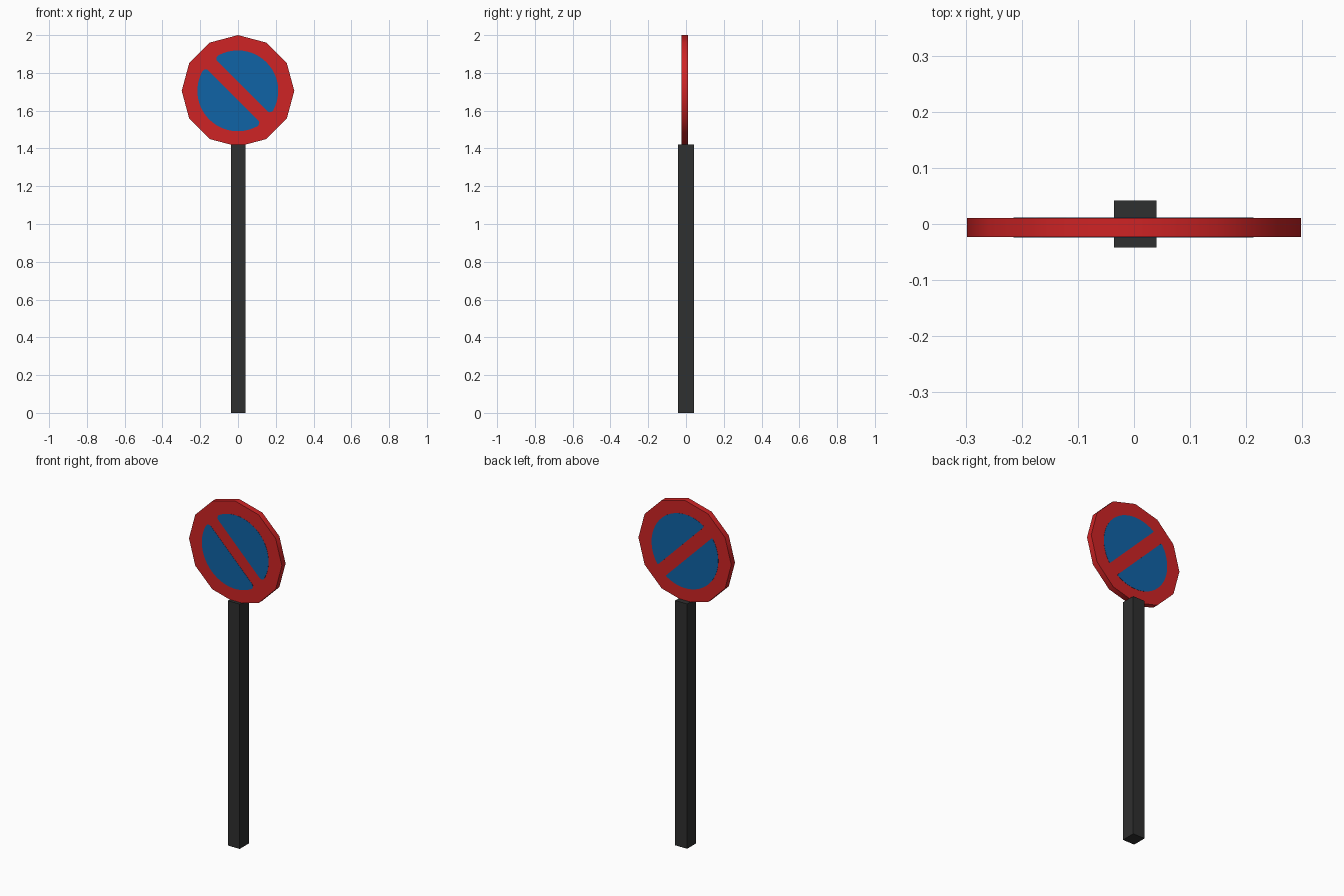
import bpy, bmesh, math

if "Cube" in bpy.data.objects:
    bpy.data.objects.remove(bpy.data.objects["Cube"])

CZ = 1.705                          # height of the sign centre
Y_FRONT, Y_BACK = -0.0235, 0.0105   # sign faces


def material(name, rgb):
    m = bpy.data.materials.new(name)
    m.diffuse_color = (*rgb, 1)
    m.use_nodes = True
    m.node_tree.nodes["Principled BSDF"].inputs["Base Color"].default_value = m.diffuse_color
    return m


red = material("sign red", (0.62, 0.017, 0.018))
blue = material("sign blue", (0.005, 0.125, 0.38))
black = material("post charcoal", (0.028, 0.029, 0.029))


def prism(name, outline, y0, y1, mat):
    """Extrude an (x, z) outline along y."""
    bm = bmesh.new()
    face = bm.faces.new([bm.verts.new((x, y0, z)) for x, z in outline])
    ext = bmesh.ops.extrude_face_region(bm, geom=[face])
    moved = [v for v in ext["geom"] if isinstance(v, bmesh.types.BMVert)]
    bmesh.ops.translate(bm, verts=moved, vec=(0, y1 - y0, 0))
    bmesh.ops.recalc_face_normals(bm, faces=bm.faces)
    mesh = bpy.data.meshes.new(name)
    bm.to_mesh(mesh)
    bm.free()
    mesh.materials.append(mat)
    ob = bpy.data.objects.new(name, mesh)
    bpy.context.collection.objects.link(ob)
    return ob


def half_disc(side, radius, gap, corner):
    """Half of a disc beside a diagonal bar, with rounded corners."""
    v = gap + corner
    u = math.sqrt((radius - corner) ** 2 - v * v)
    a = math.atan2(v, u)
    pts = []
    for i in range(6):              # right corner
        t = -math.pi / 2 + (a + math.pi / 2) * i / 5
        pts.append((u + corner * math.cos(t), v + corner * math.sin(t)))
    for i in range(1, 24):          # outer arc
        t = a + (math.pi - 2 * a) * i / 24
        pts.append((radius * math.cos(t), radius * math.sin(t)))
    pts += [(-x, y) for x, y in reversed(pts[:6])]   # left corner
    c = math.sqrt(0.5)              # bar runs from upper left to lower right
    return [(side * c * (x + y) - 0.001, CZ + side * c * (y - x)) for x, y in pts]


# Post
prism("post", [(-0.036, 0), (0.04, 0), (0.04, 1.42), (-0.036, 1.42)],
      -0.0415, 0.0415, black)

# Twelve-sided sign plate with a smooth rim
ring = [(0.298 * math.sin(math.tau * i / 12), CZ + 0.295 * math.cos(math.tau * i / 12))
        for i in range(12)]
plate = prism("sign_plate", ring, Y_FRONT, Y_BACK, red)
bpy.context.view_layer.objects.active = plate
plate.select_set(True)
bpy.ops.object.shade_smooth_by_angle(angle=math.radians(40))

# Painted blue halves on both faces
for side, half in ((1, "upper"), (-1, "lower")):
    prism(f"front_blue_{half}", half_disc(side, 0.214, 0.034, 0.02),
          Y_FRONT - 0.001, Y_FRONT + 0.001, blue)
    prism(f"back_blue_{half}", half_disc(side, 0.214, 0.036, 0.006),
          Y_BACK - 0.001, Y_BACK + 0.001, blue)
